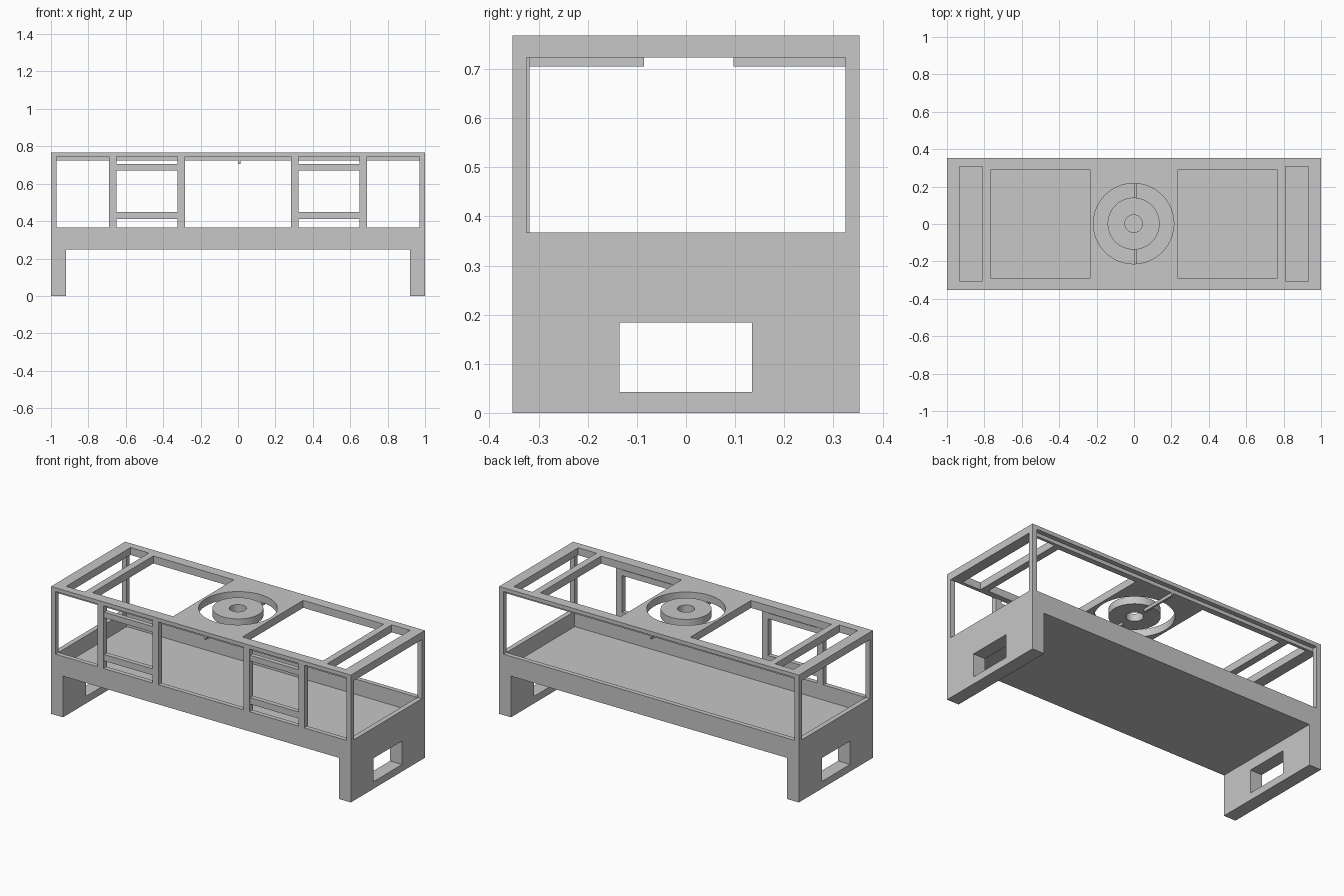
import bpy, bmesh
from mathutils import Matrix, Vector

if "Cube" in bpy.data.objects:
    bpy.data.objects.remove(bpy.data.objects["Cube"])

grey = bpy.data.materials.new("plain grey")
grey.diffuse_color = (0.57, 0.57, 0.57, 1)
grey.use_nodes = True
grey.node_tree.nodes["Principled BSDF"].inputs["Base Color"].default_value = grey.diffuse_color


def add_object(name, bm):
    mesh = bpy.data.meshes.new(name)
    bm.to_mesh(mesh)
    bm.free()
    mesh.materials.append(grey)
    obj = bpy.data.objects.new(name, mesh)
    bpy.context.collection.objects.link(obj)
    return obj


def box(name, x0, x1, y0, y1, z0, z1):
    bm = bmesh.new()
    lo, hi = Vector((x0, y0, z0)), Vector((x1, y1, z1))
    size = Matrix.Diagonal((*(hi - lo), 1))
    bmesh.ops.create_cube(bm, size=1, matrix=Matrix.Translation((lo + hi) / 2) @ size)
    return add_object(name, bm)


def cylinder(name, radius, z0, z1, segments=64):
    bm = bmesh.new()
    bmesh.ops.create_cone(bm, cap_ends=True, segments=segments, radius1=radius,
                          radius2=radius, depth=z1 - z0,
                          matrix=Matrix.Translation((-0.002, 0.002, (z0 + z1) / 2)))
    return add_object(name, bm)


def cut(target, cutter):
    mod = target.modifiers.new("cut", 'BOOLEAN')
    mod.operation, mod.solver, mod.object = 'DIFFERENCE', 'EXACT', cutter
    bpy.context.view_layer.update()
    graph = bpy.context.evaluated_depsgraph_get()
    mesh = bpy.data.meshes.new_from_object(target.evaluated_get(graph))
    target.modifiers.clear()
    target.data = mesh
    bpy.data.objects.remove(cutter)


def smooth(obj):
    bpy.ops.object.select_all(action='DESELECT')
    obj.select_set(True)
    bpy.context.view_layer.objects.active = obj
    bpy.ops.object.shade_smooth_by_angle()


X, Y, TOP = 1.0, 0.353, 0.768    # outer size
IX, IY = 0.97, 0.325             # inside of walls
RIM, ROOF, RAIL = 0.367, 0.723, 0.745

# Housing: one block hollowed out
housing = box("housing", -X, X, -Y, Y, 0, TOP)
cut(housing, box("leg_gap", -0.92, 0.92, -1, 1, -1, 0.248))
cut(housing, box("leg_handles", -2, 2, -0.135, 0.134, 0.043, 0.184))
# long side openings right through, then the tray below and the end windows
cut(housing, box("side_openings", -IX, IX, -1, 1, RIM, ROOF))
cut(housing, box("tray", -IX, IX, -IY, IY, 0.275, 0.5))
cut(housing, box("end_windows", -2, 2, -IY, IY, RIM, ROOF))
for s in (-1, 1):
    # rebate under the long top rail
    y0, y1 = sorted((s * IY, s * 1))
    cut(housing, box("rail_rebate", -IX, IX, y0, y1, 0.6, RAIL))
    # roof slot and large roof window
    x0, x1 = sorted((s * 0.81, s * 0.933))
    cut(housing, box("roof_slot", x0, x1, -0.305, 0.308, 0.6, 1))
    x0, x1 = sorted((s * 0.232, s * 0.768))
    cut(housing, box("roof_window", x0, x1, -0.288, 0.29, 0.6, 1))
cut(housing, cylinder("round_opening", 0.215, 0.6, 1))
smooth(housing)

# Hub ring in the round opening
hub = cylinder("hub_ring", 0.139, ROOF, TOP)
cut(hub, cylinder("hub_hole", 0.047, 0.6, 1, 48))
smooth(hub)

# Spokes carrying the hub
box("front_spoke", 0.001, 0.013, -IY, -0.085, 0.705, ROOF + 0.001)
box("back_spoke", 0.001, 0.013, 0.097, IY, 0.705, ROOF + 0.001)

# Front uprights and the cross bars between them
for s, side in ((-1, "left"), (1, "right")):
    for a, b, kind in ((0.283, 0.323, "inner"), (0.65, 0.69, "outer")):
        x0, x1 = sorted((s * a, s * b))
        box(f"{side}_{kind}_upright", x0, x1, -Y, -0.319, RIM, RAIL)
    x0, x1 = sorted((s * 0.323, s * 0.65))
    for z0, z1, kind in ((0.41, 0.449, "lower"), (0.67, 0.704, "upper")):
        box(f"{side}_{kind}_cross_bar", x0, x1, -0.347, -0.319, z0, z1)
